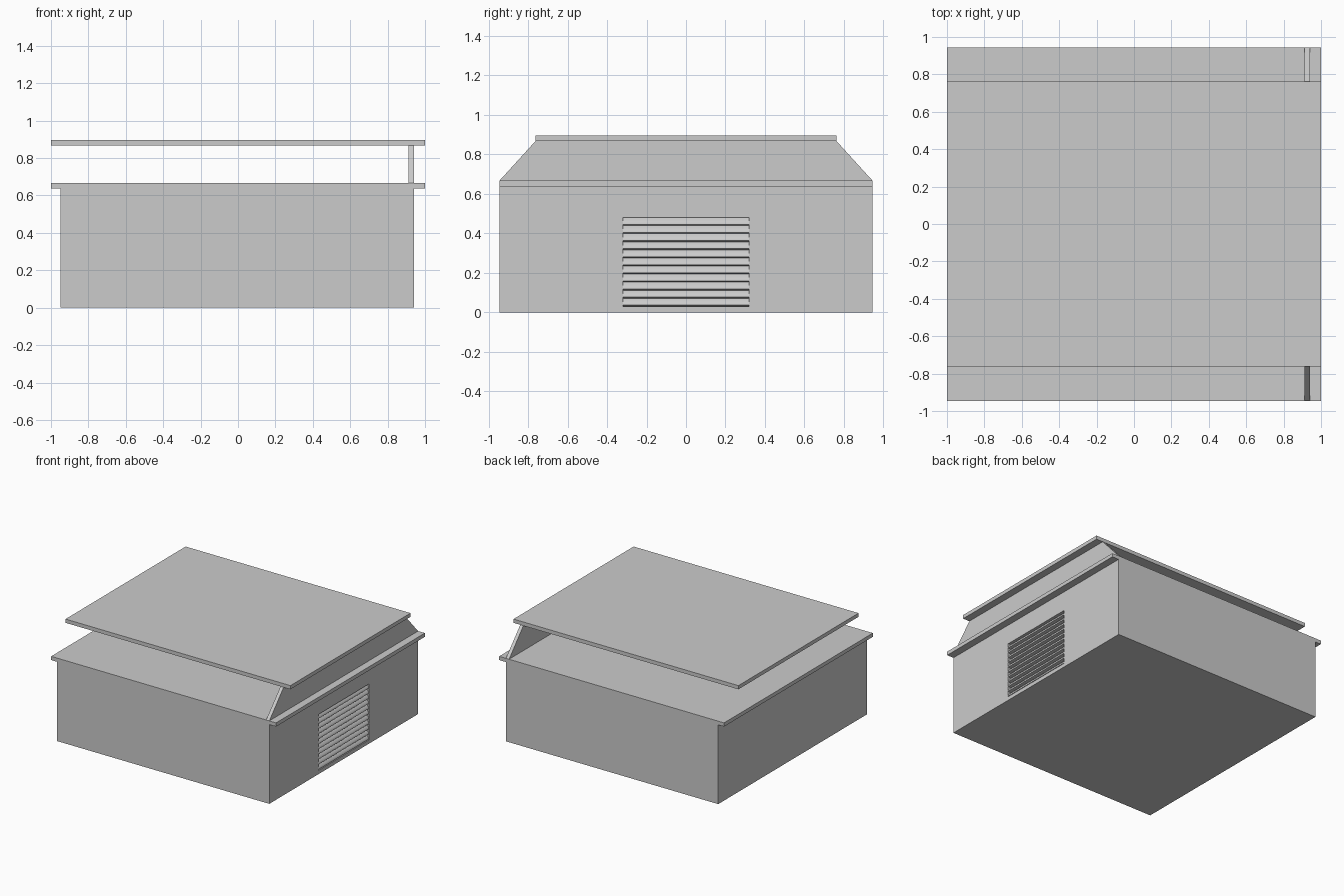
import bpy, bmesh, math

if "Cube" in bpy.data.objects:
    bpy.data.objects.remove(bpy.data.objects["Cube"])


def extrude_x(name, profile, x0, x1):
    """Solid made from a (y, z) profile swept along x."""
    bm = bmesh.new()
    a = [bm.verts.new((x0, y, z)) for y, z in profile]
    b = [bm.verts.new((x1, y, z)) for y, z in profile]
    n = len(profile)
    bm.faces.new(a)
    bm.faces.new(b)
    for i in range(n):
        j = (i + 1) % n
        bm.faces.new((a[i], a[j], b[j], b[i]))
    bmesh.ops.recalc_face_normals(bm, faces=bm.faces)
    me = bpy.data.meshes.new(name)
    bm.to_mesh(me)
    bm.free()
    ob = bpy.data.objects.new(name, me)
    bpy.context.collection.objects.link(ob)
    return ob


def box(name, x0, x1, half_y, z0, z1):
    return extrude_x(name, [(-half_y, z0), (half_y, z0), (half_y, z1), (-half_y, z1)], x0, x1)


FACE = 0.94                       # right wall plane of the body
VENT_Y, VENT_Z0, VENT_Z1 = 0.32, 0.03, 0.48
DEPTH = 0.03

# Main body with a shallow vent recess
body = box("body", -0.948, FACE, 0.945, 0, 0.637)
cutter = box("vent_cutter", FACE - DEPTH, FACE + 0.1, VENT_Y, VENT_Z0, VENT_Z1)
cutter.hide_render = True
cutter.hide_viewport = True
cut = body.modifiers.new("vent_recess", 'BOOLEAN')
cut.object = cutter
cut.operation = 'DIFFERENCE'
cut.solver = 'EXACT'

# Lower ledge and raised roof plate
box("lower_ledge", -1, 1, 0.945, 0.637, 0.667)
box("roof_plate", -1, 1, 0.763, 0.867, 0.897)

# Tapered wall that holds up the roof plate
extrude_x("roof_support", [(-0.945, 0.667), (0.945, 0.667), (0.763, 0.867), (-0.763, 0.867)],
          0.912, 0.94)

# Curved louvre slats filling the recess
SLATS, STEPS = 11, 6
pitch = (VENT_Z1 - VENT_Z0) / SLATS
for k in range(SLATS):
    top = VENT_Z1 - k * pitch
    back = FACE - DEPTH
    profile = [(back, top)]
    for i in range(STEPS + 1):
        t = i / STEPS
        profile.append((back + 0.006 + (DEPTH - 0.007) * math.sin(t * math.pi / 2),
                        top - pitch * 0.85 * t))
    profile.append((back, top - pitch))
    bm = bmesh.new()
    ends = [[bm.verts.new((x, y, z)) for x, z in profile] for y in (-VENT_Y, VENT_Y)]
    a, b = ends
    bm.faces.new(a)
    bm.faces.new(b)
    for i in range(len(a)):
        j = (i + 1) % len(a)
        bm.faces.new((a[i], a[j], b[j], b[i]))
    bmesh.ops.recalc_face_normals(bm, faces=bm.faces)
    me = bpy.data.meshes.new("louvre_slat")
    bm.to_mesh(me)
    bm.free()
    slat = bpy.data.objects.new(f"louvre_slat_{k + 1}", me)
    bpy.context.collection.objects.link(slat)
    bpy.ops.object.select_all(action='DESELECT')
    slat.select_set(True)
    bpy.context.view_layer.objects.active = slat
    bpy.ops.object.shade_smooth_by_angle(angle=math.radians(35))
